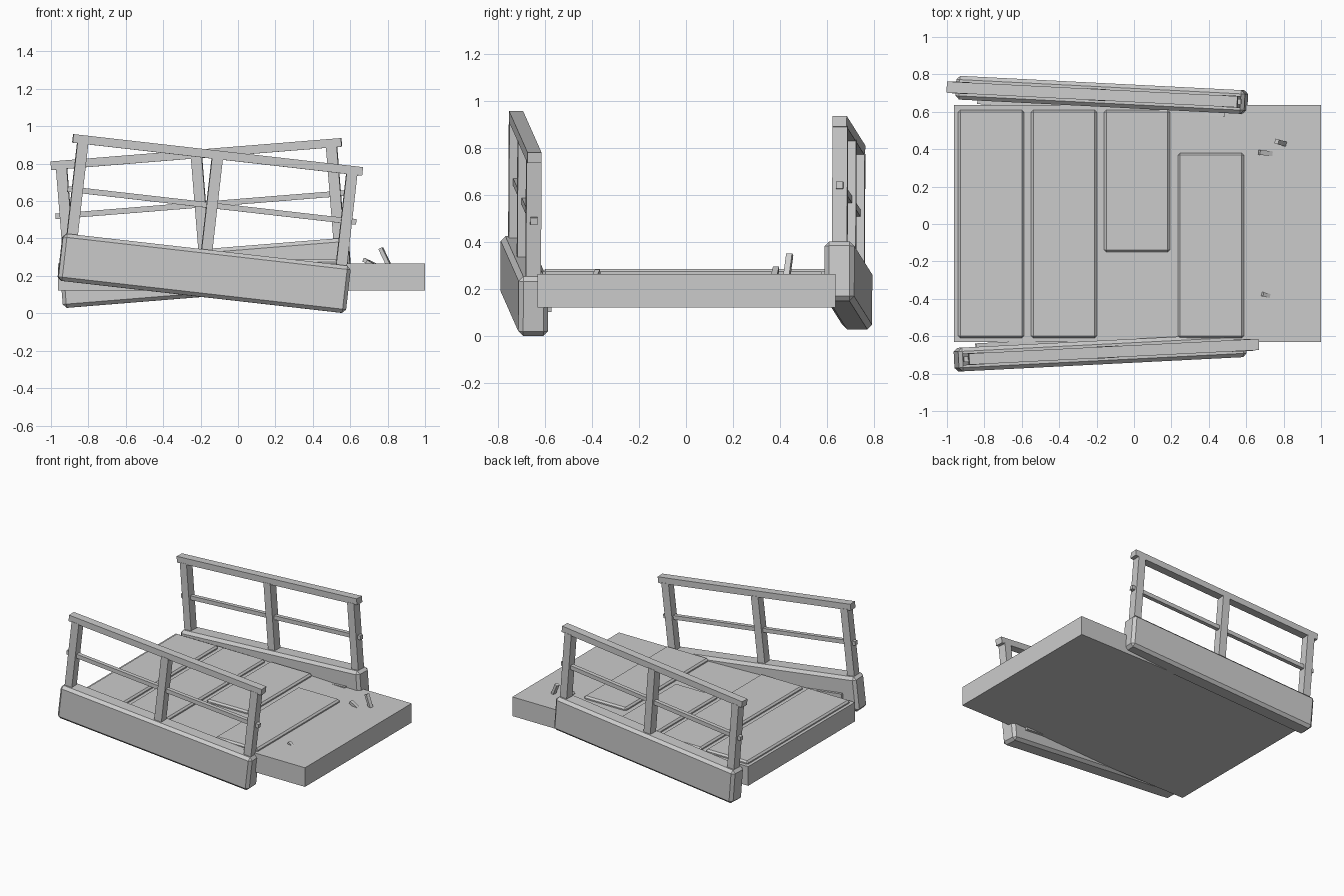
import bpy, bmesh, math
from mathutils import Matrix, Vector, Euler

if "Cube" in bpy.data.objects:
    bpy.data.objects.remove(bpy.data.objects["Cube"])


def box(name, center, size, bevel=0.0, frame=Matrix()):
    """Box in a local frame, with an optional single-segment chamfer."""
    me = bpy.data.meshes.new(name)
    bm = bmesh.new()
    bmesh.ops.create_cube(bm, size=1.0)
    bmesh.ops.scale(bm, vec=size, verts=bm.verts)
    if bevel:
        bmesh.ops.bevel(bm, geom=list(bm.edges), offset=bevel, segments=1,
                        affect='EDGES')
    bm.to_mesh(me)
    bm.free()
    ob = bpy.data.objects.new(name, me)
    ob.matrix_world = frame @ Matrix.Translation(center)
    bpy.context.collection.objects.link(ob)
    return ob


def span(name, x0, x1, y0, y1, z0, z1, bevel=0.0):
    return box(name, ((x0 + x1) / 2, (y0 + y1) / 2, (z0 + z1) / 2),
               (x1 - x0, y1 - y0, z1 - z0), bevel)


# Deck slab
span("deck", -0.963, 1.0, -0.632, 0.636, 0.122, 0.266)

# Raised planks, two of them broken short
planks = [(-0.94, -0.61, 0.61), (-0.55, -0.61, 0.61),
          (-0.16, -0.15, 0.61), (0.235, -0.61, 0.38)]
for i, (x, y0, y1) in enumerate(planks):
    span(f"plank_{i + 1}", x, x + 0.352, y0, y1, 0.245, 0.287, 0.012)


def side_wall(side, center, pitch, yaw, inward):
    """Tilted side beam with its railing."""
    f = Matrix.Translation(center) @ Euler(
        (0, math.radians(pitch), math.radians(yaw))).to_matrix().to_4x4()
    box(f"{side}_beam", (0, 0, 0), (1.55, 0.127, 0.254), 0.02, f)
    # inner ledge strip
    box(f"{side}_ledge", (0, inward * 0.06, -0.015), (1.33, 0.045, 0.04), 0, f)
    for n, x in (("left", -0.725), ("middle", 0), ("right", 0.725)):
        box(f"{side}_{n}_post", (x, 0, 0.365), (0.058, 0.064, 0.51), 0, f)
    box(f"{side}_top_rail", (0, 0, 0.637), (1.56, 0.06, 0.046), 0, f)
    box(f"{side}_middle_rail", (0, 0, 0.365), (1.555, 0.03, 0.03), 0, f)


side_wall("front", (-0.181, -0.687, 0.214), 6.5, 2.9, 1)
side_wall("back", (-0.172, 0.690, 0.2165), -4.6, -2.9, -1)


def splinter(name, a, b, width, depth):
    a, b = Vector(a), Vector(b)
    d = b - a
    f = Matrix.Translation((a + b) / 2) @ \
        d.to_track_quat('Z', 'Y').to_matrix().to_4x4()
    box(name, (0, 0, 0), (width, depth, d.length), 0, f)


# Wood splinters standing out of the deck
splinter("splinter_1", (0.812, 0.427, 0.245), (0.763, 0.441, 0.348), 0.026, 0.022)
splinter("splinter_2", (0.745, 0.375, 0.252), (0.67, 0.383, 0.287), 0.026, 0.022)
splinter("splinter_3", (0.735, -0.387, 0.25), (0.687, -0.375, 0.275), 0.022, 0.022)
